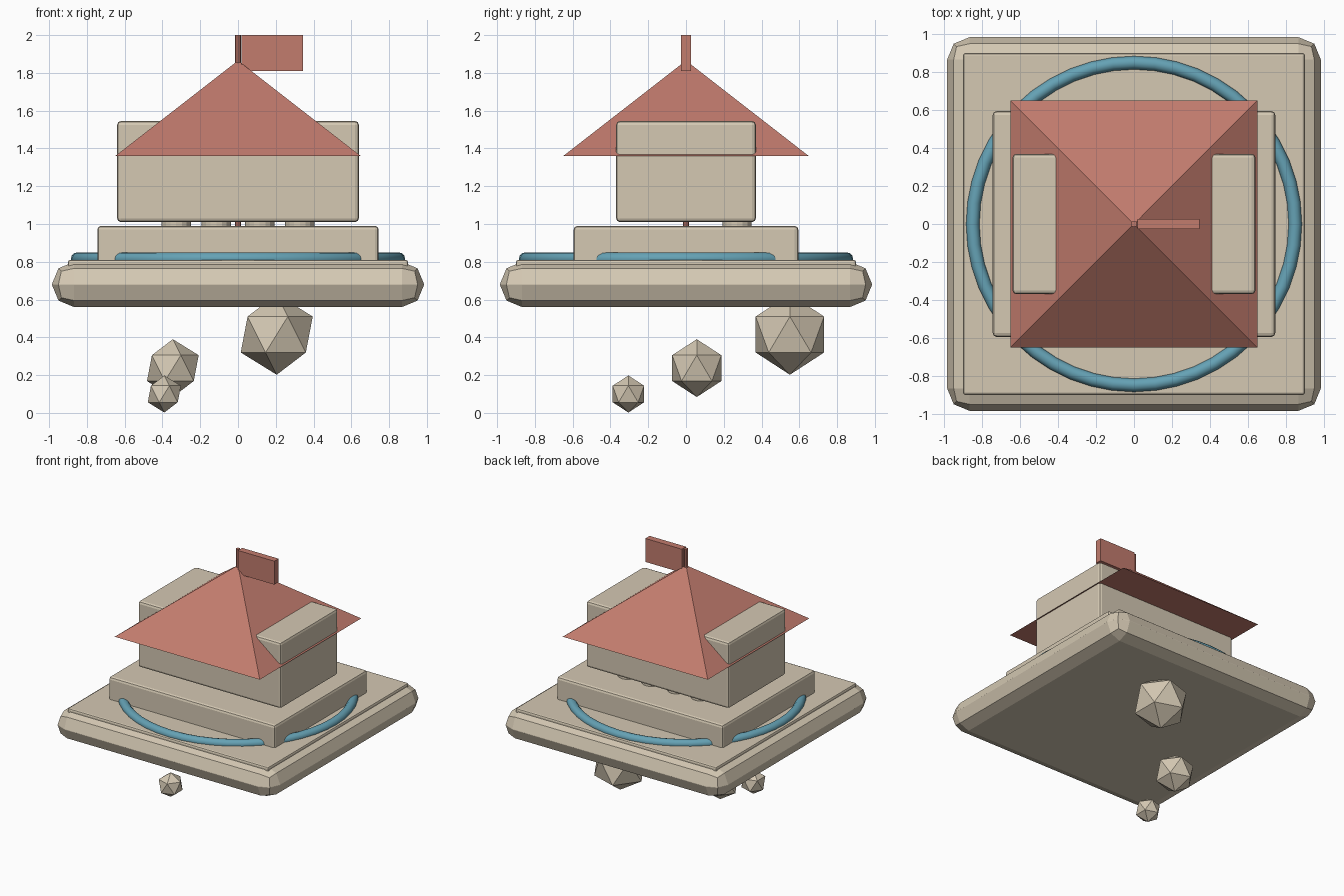
import bpy
import bmesh
import math

cube = bpy.data.objects.get("Cube")
if cube:
    bpy.data.objects.remove(cube, do_unlink=True)


def make_material(name, rgb):
    mat = bpy.data.materials.new(name)
    mat.use_nodes = True
    color = (*rgb, 1.0)
    mat.diffuse_color = color
    mat.node_tree.nodes["Principled BSDF"].inputs["Base Color"].default_value = color
    return mat


STONE = make_material("sandstone", (0.66, 0.58, 0.45))
RED = make_material("roof red", (0.54, 0.20, 0.155))
BLUE = make_material("water blue", (0.13, 0.36, 0.46))


def finish(name, mat):
    obj = bpy.context.object
    obj.name = name
    obj.data.materials.append(mat)
    return obj


def box(name, mat, half_x, half_y, low, high, x=0, bevel=0):
    """Box between two heights, with an optional two-step bevel."""
    bpy.ops.mesh.primitive_cube_add(size=2, location=(x, 0, (low + high) / 2))
    obj = finish(name, mat)
    obj.scale = (half_x, half_y, (high - low) / 2)
    bpy.ops.object.transform_apply(location=False, rotation=False, scale=True)
    if bevel:
        mod = obj.modifiers.new("Bevel", "BEVEL")
        mod.width = bevel
        mod.segments = 2
    return obj


def cylinder(name, mat, radius, low, high, x=0, y=0, sides=16):
    bpy.ops.mesh.primitive_cylinder_add(vertices=sides, radius=radius, depth=high - low,
                                        location=(x, y, (low + high) / 2))
    return finish(name, mat)


# Floating slab and its thin paved top
box("island_slab", STONE, 0.985, 0.985, 0.56, 0.80, bevel=0.118)
box("island_paving", STONE, 0.90, 0.90, 0.76, 0.81, bevel=0.012)

# Water ring around the plinth
bpy.ops.mesh.primitive_torus_add(major_radius=0.85, minor_radius=0.035, major_segments=48,
                                 minor_segments=12, location=(0, 0, 0.815))
finish("water_ring", BLUE)
bpy.ops.object.shade_smooth_by_angle(angle=math.radians(40))

# Plinth and main hall
box("plinth", STONE, 0.745, 0.595, 0.78, 0.99, bevel=0.02)
box("main_hall", STONE, 0.64, 0.37, 1.01, 1.545, bevel=0.02)

# Row of columns carrying the back of the hall
for i, x in enumerate((-0.327, -0.115, 0.115, 0.327)):
    cylinder(f"column_{i + 1}", STONE, 0.078, 0.95, 1.08, x, 0.27)

# Pyramid roof
bpy.ops.mesh.primitive_cone_add(vertices=4, radius1=0.65 * math.sqrt(2), depth=0.505,
                                location=(0, 0, 1.6125), rotation=(0, 0, math.pi / 4))
finish("roof", RED)

# Flag and pole
cylinder("flag_pole", RED, 0.016, 0.95, 2.0, sides=8)
box("flag", RED, 0.163, 0.027, 1.81, 2.0, x=0.182)

# Rocks hanging below the slab
ROCKS = (("large_rock", 0.213, 0.205, 0.55, 0.415),
         ("medium_rock", 0.153, -0.345, 0.057, 0.237),
         ("small_rock", 0.098, -0.39, -0.305, 0.10))
for name, radius, x, y, z in ROCKS:
    bpy.ops.mesh.primitive_ico_sphere_add(subdivisions=1, radius=radius, location=(x, y, z))
    finish(name, STONE)
